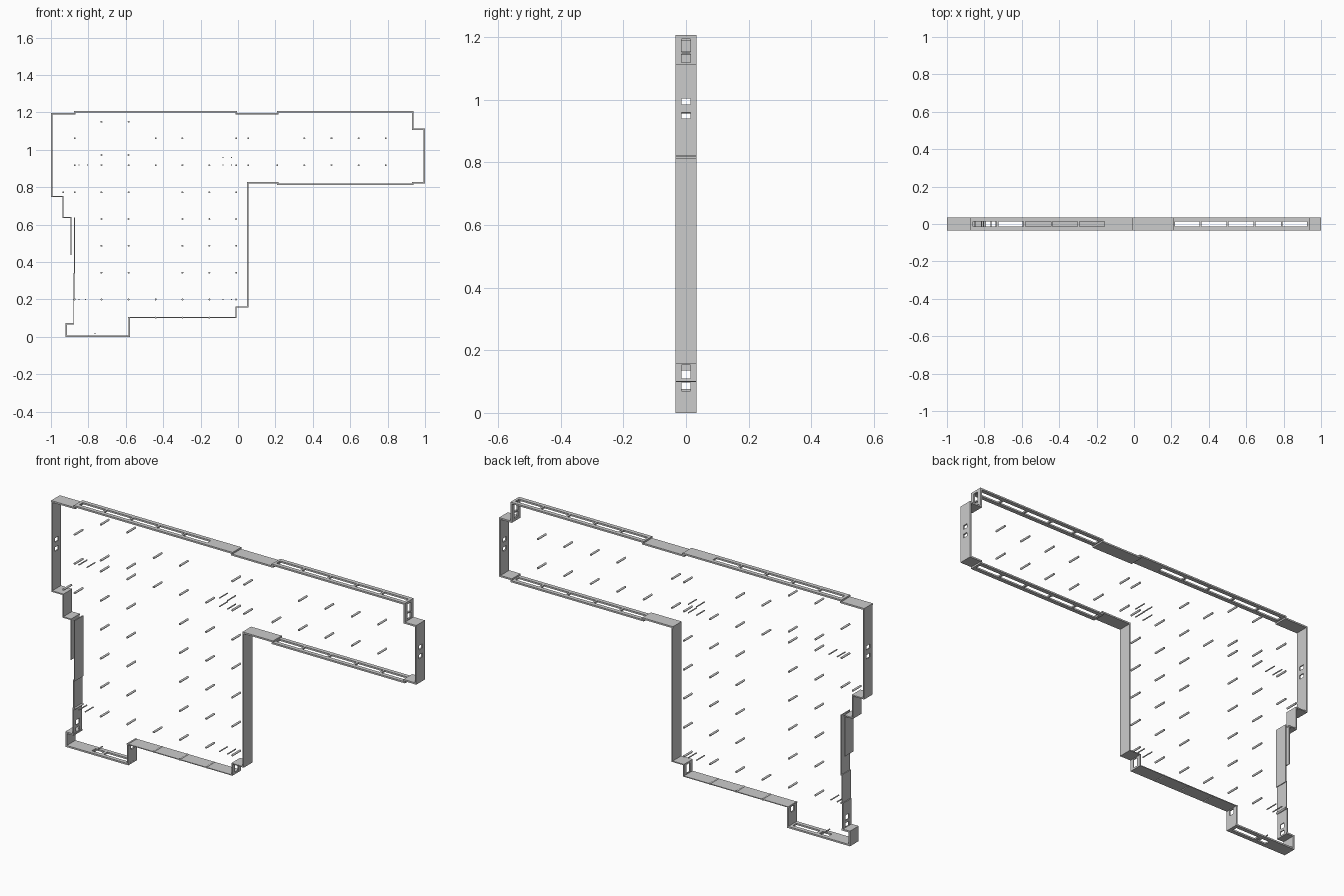
import bpy, bmesh
from mathutils import Vector

if "Cube" in bpy.data.objects:
    bpy.data.objects.remove(bpy.data.objects["Cube"])

W, S = 0.034, 0.014      # half depth of the wall band, half width of slots


def finish(bm, name):
    bmesh.ops.recalc_face_normals(bm, faces=bm.faces)
    me = bpy.data.meshes.new(name)
    bm.to_mesh(me)
    bm.free()
    ob = bpy.data.objects.new(name, me)
    bpy.context.collection.objects.link(ob)
    return ob


def wall(name, p, q, holes=(), t=0.008):
    """Straight band from p to q (x, z); holes are ranges along its axis."""
    axis = 0 if abs(q[0] - p[0]) > abs(q[1] - p[1]) else 1
    a, b = sorted((p[axis], q[axis]))
    fixed = p[1 - axis] - t / 2
    cuts = sorted([a - t / 2, b + t / 2] + [c for h in holes for c in h])
    ys = [-W, -S, S, W] if holes else [-W, W]
    bm = bmesh.new()

    def co(u, y):
        return (u, y, fixed) if axis == 0 else (fixed, y, u)
    grid = [[bm.verts.new(co(u, y)) for y in ys] for u in cuts]
    for i in range(len(cuts) - 1):
        mid = (cuts[i] + cuts[i + 1]) / 2
        for j in range(len(ys) - 1):
            if j == 1 and any(h[0] < mid < h[1] for h in holes):
                continue
            bm.faces.new((grid[i][j], grid[i + 1][j],
                          grid[i + 1][j + 1], grid[i][j + 1]))
    ext = bmesh.ops.extrude_face_region(bm, geom=bm.faces[:], use_keep_orig=True)
    move = Vector((0, 0, t)) if axis == 0 else Vector((t, 0, 0))
    bmesh.ops.translate(bm, vec=move,
                        verts=[v for v in ext['geom'] if isinstance(v, bmesh.types.BMVert)])
    return finish(bm, name)


def slots(edges, bar=0.01):
    return [(a + bar / 2, b - bar / 2) for a, b in zip(edges, edges[1:])]


right_slots = slots([0.215, 0.355, 0.5, 0.645, 0.79, 0.93])
left_slots = slots([-0.865, -0.73, -0.585, -0.44, -0.297, -0.153])
vents = [(0.94, 0.96), (0.985, 1.005)]

# Top edge
wall("top_left_end", (-0.996, 1.194), (-0.872, 1.194))
wall("top_left_slotted", (-0.872, 1.203), (-0.01, 1.203), left_slots)
wall("top_middle", (-0.01, 1.194), (0.212, 1.194))
wall("top_right_slotted", (0.212, 1.203), (0.934, 1.203), right_slots)

# Right end of the arm
wall("arm_notch_side", (0.934, 1.203), (0.934, 1.11), [(1.12, 1.147), (1.153, 1.195)])
wall("arm_notch_ledge", (0.934, 1.11), (0.996, 1.11))
wall("arm_end", (0.996, 1.11), (0.996, 0.825), vents)

# Underside of the arm
wall("arm_bottom_end", (0.996, 0.825), (0.934, 0.825))
wall("arm_bottom_slotted", (0.934, 0.815), (0.212, 0.815), right_slots)
wall("arm_bottom_inner", (0.212, 0.824), (0.052, 0.824))

# Right side of the body and its lower notch
wall("body_right", (0.052, 0.824), (0.052, 0.16), t=0.006)
wall("body_notch_ledge", (0.052, 0.16), (-0.01, 0.16), t=0.005)
wall("body_notch_side", (-0.01, 0.16), (-0.01, 0.103), [(0.11, 0.153)], t=0.005)
wall("body_bottom", (-0.01, 0.103), (-0.585, 0.103), t=0.004)

# Foot
wall("foot_right", (-0.581, 0.103), (-0.581, 0.005), [(0.07, 0.097)], t=0.007)
wall("foot_bottom", (-0.581, 0.004), (-0.918, 0.004),
     [(-0.79, -0.74), (-0.725, -0.595)])
wall("foot_left", (-0.918, 0.004), (-0.918, 0.071))
wall("foot_ledge", (-0.918, 0.071), (-0.88, 0.071))

# Left side, stepping outward
wall("left_lower", (-0.881, 0.071), (-0.881, 0.2), [(0.077, 0.097), (0.11, 0.135)], t=0.005)
wall("left_middle", (-0.877, 0.2), (-0.877, 0.34), t=0.005)
wall("left_upper", (-0.873, 0.34), (-0.873, 0.635), t=0.005)
wall("left_cover_plate", (-0.893, 0.44), (-0.893, 0.637), t=0.004)
wall("left_step_ledge", (-0.893, 0.638), (-0.935, 0.638), t=0.006)
wall("left_step_side", (-0.935, 0.638), (-0.935, 0.75), t=0.006)
wall("left_outer_ledge", (-0.935, 0.75), (-0.996, 0.75), t=0.006)
wall("left_outer", (-0.996, 0.75), (-0.996, 1.194), vents, t=0.006)

# Pegs, listed row by row as height: x positions
body = [-0.73, -0.585, -0.297, -0.153, -0.01]
arm = [0.355, 0.5, 0.645, 0.79]
rows = {
    1.15: body[:2],
    1.062: [-0.873, -0.44, -0.297, -0.01, 0.055] + arm,
    0.972: body[:2],
    0.96: [-0.08, -0.035],
    0.918: [-0.873, -0.85, -0.805, -0.44, -0.08, -0.035, 0.055, 0.21] + body + arm,
    0.773: [-0.935, -0.873] + body,
    0.63: body, 0.487: body, 0.343: body,
    0.2: [-0.873, -0.85, -0.815, -0.44, -0.08, -0.035] + body,
    0.103: [-0.44, -0.297, -0.153],
    0.018: [-0.765],
}
thin = {-0.85, -0.805, -0.815, -0.08, -0.035, -0.765}
for z, xs in rows.items():
    for x in xs:
        r = 0.003 if x in thin else 0.005
        bpy.ops.mesh.primitive_cylinder_add(vertices=12, radius=r, depth=2 * W - 0.004,
                                            location=(x, 0, z), rotation=(1.5708, 0, 0))
        peg = bpy.context.object
        peg.name = "peg"
        bpy.ops.object.shade_smooth_by_angle()
